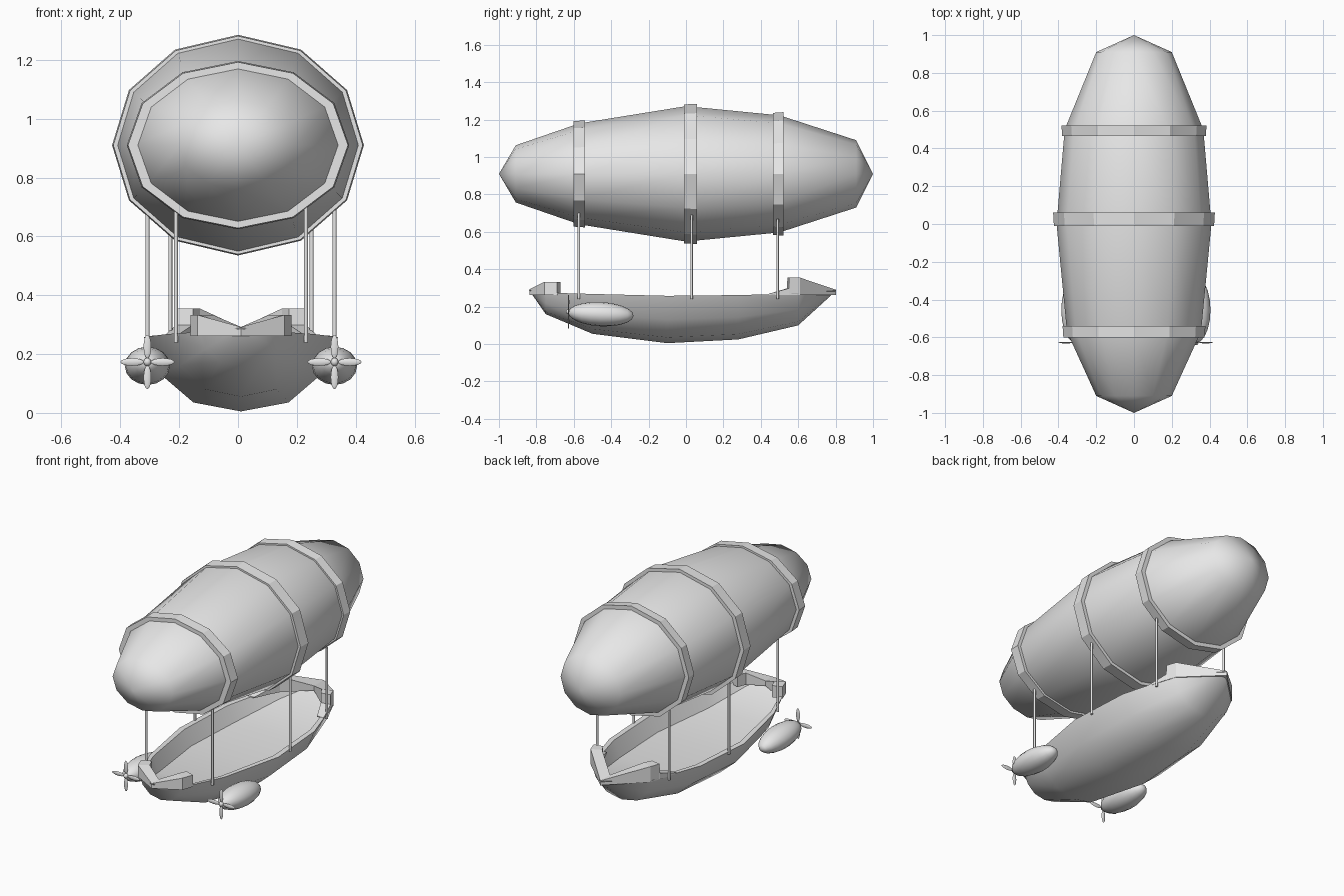
import bpy, bmesh, math
from mathutils import Vector, Matrix

cube = bpy.data.objects.get("Cube")
if cube:
    bpy.data.objects.remove(cube, do_unlink=True)

grey = bpy.data.materials.new("plain_grey")
grey.use_nodes = True
GREY = (0.8, 0.8, 0.8, 1)
grey.diffuse_color = GREY
grey.node_tree.nodes["Principled BSDF"].inputs["Base Color"].default_value = GREY

CX = 0.01       # hull centre line
AXIS = 0.91     # balloon axis height


def finish(name, bm, angle=None):
    bmesh.ops.remove_doubles(bm, verts=bm.verts, dist=0.0005)
    bmesh.ops.recalc_face_normals(bm, faces=bm.faces)
    me = bpy.data.meshes.new(name)
    bm.to_mesh(me)
    bm.free()
    ob = bpy.data.objects.new(name, me)
    bpy.context.collection.objects.link(ob)
    me.materials.append(grey)
    if angle:
        bpy.ops.object.select_all(action='DESELECT')
        ob.select_set(True)
        bpy.context.view_layer.objects.active = ob
        bpy.ops.object.shade_smooth_by_angle(angle=math.radians(angle))
    return ob


def loft(name, sections, angle=None, loop=False, caps=True):
    """Skin equal-length closed sections."""
    bm = bmesh.new()
    rows = [[bm.verts.new(p) for p in s] for s in sections]
    n = len(rows[0])
    pairs = list(zip(rows, rows[1:])) + ([(rows[-1], rows[0])] if loop else [])
    for a, b in pairs:
        for i in range(n):
            j = (i + 1) % n
            bm.faces.new((a[i], a[j], b[j], b[i]))
    if caps and not loop:
        bm.faces.new(rows[0])
        bm.faces.new(rows[-1])
    return finish(name, bm, angle)


def oval(y, rx, rz):
    return [(rx * math.cos(k * math.pi / 6), y, AXIS + rz * math.sin(k * math.pi / 6))
            for k in range(12)]


# Balloon envelope
stations = [(-1, 0, 0), (-0.91, 0.2, 0.153), (-0.57, 0.355, 0.27), (0, 0.41, 0.362),
            (0.5, 0.367, 0.313), (0.91, 0.2, 0.18), (1, 0, 0)]
loft("balloon", [oval(*s) for s in stations], 80, caps=False)

# Bands around the balloon
for name, y0, y1, rx, rz in (("front_band", -0.602, -0.54, 0.378, 0.286),
                             ("middle_band", -0.01, 0.06, 0.428, 0.375),
                             ("rear_band", 0.465, 0.522, 0.384, 0.33)):
    ix, iz = rx - 0.05, rz - 0.05
    loft(name, [oval(y0, rx - 0.004, rz - 0.004), oval(y1, rx, rz),
                oval(y1, ix, iz), oval(y0, ix, iz)], loop=True)


# Hollow hull
def hull_section(y, w, rail, keel, floor):
    d = rail - keel
    half = [(1, 0), (0.83, 0.5), (0.49, 0.88)]
    outer = [(w * a, rail - d * b) for a, b in half]
    outer = outer + [(0, keel)] + [(-x, z) for x, z in reversed(outer)]
    wi, wf = w * 0.9, w * 0.76
    inner = [(-wi, rail), (-wf, floor), (wf, floor), (wi, rail)]
    return [(CX + x, y, z) for x, z in outer + inner]


loft("hull", [hull_section(*s) for s in (
    (-0.84, 0, 0.29, 0.29, 0.29),
    (-0.75, 0.145, 0.275, 0.16, 0.24),
    (-0.5, 0.25, 0.268, 0.055, 0.18),
    (-0.1, 0.33, 0.258, 0.005, 0.17),
    (0.28, 0.305, 0.262, 0.025, 0.17),
    (0.6, 0.205, 0.27, 0.1, 0.21),
    (0.805, 0, 0.287, 0.287, 0.287))], 40, caps=False)


# Raised V-shaped rails: (outer x, outer y, inner x, inner y, top)
def rails(name, path, base):
    for side, word in ((1, "left"), (-1, "right")):
        loft(f"{name}_{word}", [
            [(CX + side * xo, yo, base), (CX + side * xo, yo, top),
             (CX + side * xi, yi, top), (CX + side * xi, yi, base)]
            for xo, yo, xi, yi, top in path])


rails("bow_rail", [(0.172, -0.69, 0.115, -0.67, 0.333), (0.148, -0.757, 0.095, -0.72, 0.333),
                   (0, -0.838, 0, -0.77, 0.292)], 0.262)
rails("stern_rail", [(0.254, 0.44, 0.21, 0.44, 0.268), (0.222, 0.55, 0.165, 0.54, 0.298),
                     (0.22, 0.552, 0.163, 0.542, 0.355), (0.2, 0.61, 0.14, 0.585, 0.355),
                     (0, 0.803, 0, 0.71, 0.29)], 0.262)

# Struts between hull and balloon
for side, word in ((1, "left"), (-1, "right")):
    for pos, x, y, top in (("front", 0.221, -0.573, 0.7), ("middle", 0.318, 0.03, 0.69),
                           ("rear", 0.24, 0.49, 0.67)):
        bm = bmesh.new()
        bmesh.ops.create_cone(bm, cap_ends=True, segments=8, radius1=0.007, radius2=0.007,
                              depth=top - 0.24,
                              matrix=Matrix.Translation((CX + side * x, y, (top + 0.24) / 2)))
        finish(f"{pos}_strut_{word}", bm, 50)

    # Engine pod, slightly nose up
    ex = CX + side * 0.318
    bm = bmesh.new()
    bmesh.ops.create_uvsphere(bm, u_segments=16, v_segments=10, radius=1, matrix=(
        Matrix.Translation((ex, -0.455, 0.16)) @ Matrix.Rotation(math.radians(-3), 4, 'X')
        @ Matrix.Diagonal((0.077, 0.175, 0.065, 1)) @ Matrix.Rotation(math.pi / 2, 4, 'X')))
    finish(f"engine_{word}", bm, 60)

    # Propeller with hub and four blades
    hub = Matrix.Translation((ex, -0.628, 0.173))
    bm = bmesh.new()
    bmesh.ops.create_uvsphere(bm, u_segments=10, v_segments=6, radius=0.014, matrix=hub)
    for k in range(4):
        bmesh.ops.create_uvsphere(bm, u_segments=8, v_segments=8, radius=1, matrix=(
            hub @ Matrix.Rotation(k * math.pi / 2, 4, 'Y') @ Matrix.Translation((0, 0, 0.052))
            @ Matrix.Diagonal((0.013, 0.004, 0.04, 1))))
    finish(f"propeller_{word}", bm, 60)
